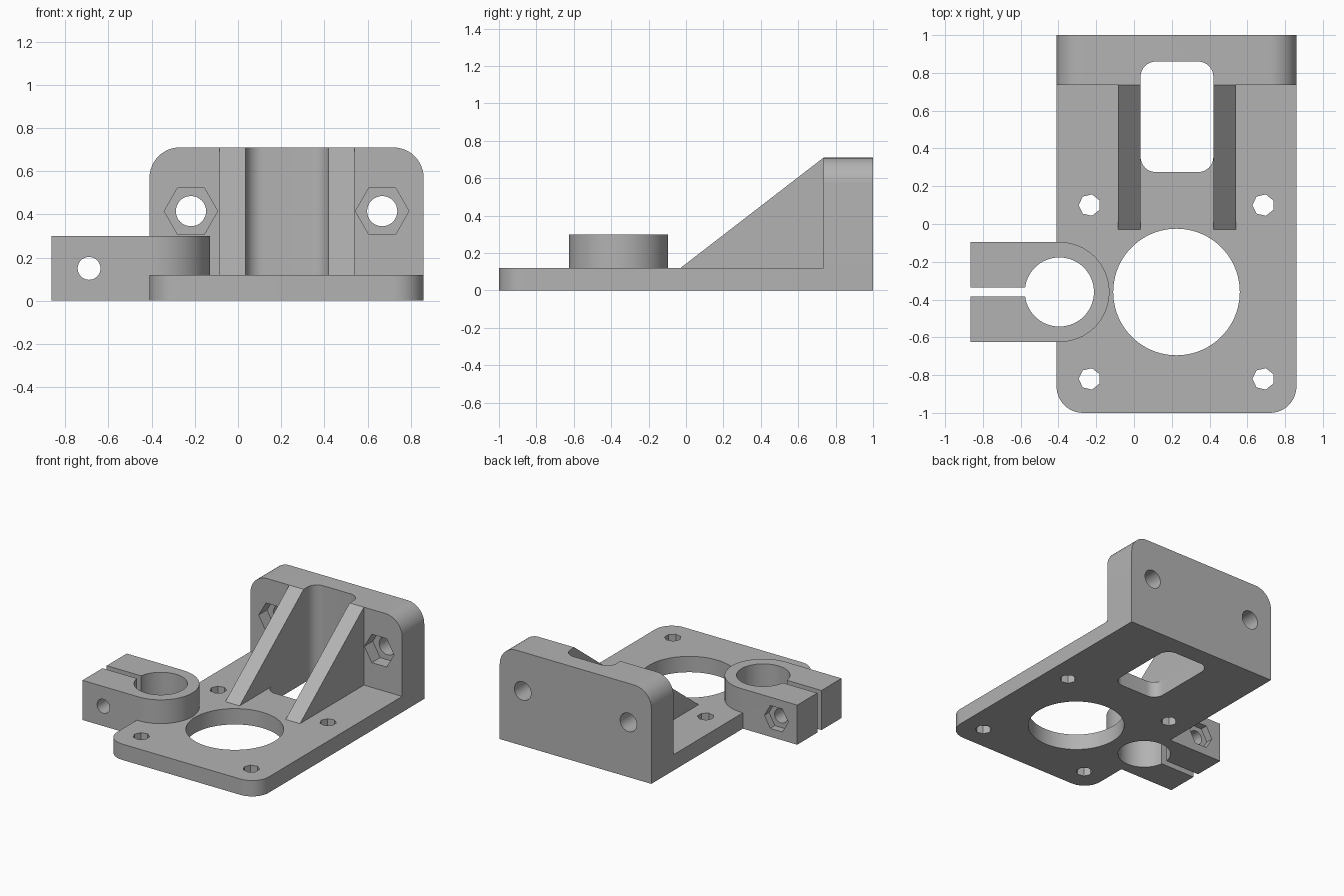
import bpy
from math import cos, sin, pi, radians
from mathutils import Vector
import bmesh

if "Cube" in bpy.data.objects:
    bpy.data.objects.remove(bpy.data.objects["Cube"], do_unlink=True)

grey = bpy.data.materials.new("plain grey")
grey.use_nodes = True
colour = (0.45, 0.45, 0.45, 1)
grey.diffuse_color = colour
grey.node_tree.nodes["Principled BSDF"].inputs["Base Color"].default_value = colour


def prism(name, profile, axis, low, high):
    """Extrude a 2D profile along an axis; the profile uses the other two axes in order."""
    def place(p, depth):
        c = list(p)
        c.insert("xyz".index(axis), depth)
        return Vector(c)
    bm = bmesh.new()
    face = bm.faces.new([bm.verts.new(place(p, low)) for p in profile])
    out = bmesh.ops.extrude_face_region(bm, geom=[face])
    moved = [v for v in out["geom"] if isinstance(v, bmesh.types.BMVert)]
    bmesh.ops.translate(bm, verts=moved, vec=place((0, 0), high - low))
    bmesh.ops.recalc_face_normals(bm, faces=bm.faces)
    mesh = bpy.data.meshes.new(name)
    bm.to_mesh(mesh)
    bm.free()
    mesh.materials.append(grey)
    obj = bpy.data.objects.new(name, mesh)
    bpy.context.collection.objects.link(obj)
    return obj


def ring(u, v, radius, sides=64, start=0.0):
    return [(u + radius * cos(start + 2 * pi * i / sides),
             v + radius * sin(start + 2 * pi * i / sides)) for i in range(sides)]


def rounded(u0, u1, v0, v1, radii, steps=12):
    """Rectangle with corner radii, starting low-low and going anticlockwise."""
    corners = [(u0, v0, 1, 1), (u1, v0, -1, 1), (u1, v1, -1, -1), (u0, v1, 1, -1)]
    points = []
    for k, ((u, v, su, sv), r) in enumerate(zip(corners, radii)):
        if r == 0:
            points.append((u, v))
            continue
        for i in range(steps + 1):
            a = pi + k * pi / 2 + i * pi / 2 / steps
            points.append((u + su * r + r * cos(a), v + sv * r + r * sin(a)))
    return points


def combine(target, tool, operation):
    mod = target.modifiers.new(operation, "BOOLEAN")
    mod.operation, mod.solver, mod.object = operation, "EXACT", tool
    bpy.context.view_layer.objects.active = target
    bpy.ops.object.modifier_apply(modifier=mod.name)
    bpy.data.objects.remove(tool, do_unlink=True)


LEFT, RIGHT, BASE, TOP, WALL = -0.41, 0.86, 0.12, 0.71, 0.735
MID = (LEFT + RIGHT) / 2
CLAMP_X, CLAMP_Y, CLAMP_R = -0.395, -0.36, 0.265

# Base plate and upright wall
body = prism("motor_bracket", rounded(LEFT, RIGHT, -1, 1, (0.14, 0.14, 0, 0)), "z", 0, BASE)
combine(body, prism("wall", rounded(LEFT, RIGHT, 0, TOP, (0, 0, 0.14, 0.14)), "y", WALL, 1), "UNION")

# Sloping ribs
rib = [(-0.03, BASE), (WALL, TOP), (0.8, 0.65), (0.8, 0.06), (-0.02, 0.06)]
for x in (-0.085, 0.42):
    combine(body, prism("rib", rib, "x", x, x + 0.12), "UNION")

# Clamp: half-round block
arc = [(CLAMP_X + CLAMP_R * cos(a), CLAMP_Y + CLAMP_R * sin(a))
       for a in (-pi / 2 + pi * i / 32 for i in range(33))]
block = arc + [(-0.865, CLAMP_Y + CLAMP_R), (-0.865, CLAMP_Y - CLAMP_R)]
combine(body, prism("clamp", block, "z", 0, 0.3), "UNION")

# Vertical openings: large hole, rod bore, belt slot, clamp slit, screw holes
openings = [ring(0.225, CLAMP_Y, 0.335, 96), ring(CLAMP_X, CLAMP_Y, 0.183),
            rounded(0.035, 0.42, 0.275, 0.86, (0.08,) * 4),
            rounded(-1, -0.5, -0.385, -0.335, (0,) * 4)]
openings += [ring(x, y, 0.058, 7, pi) for x in (-0.235, 0.685) for y in (-0.82, 0.1)]
for profile in openings:
    combine(body, prism("cutter", profile, "z", -0.5, 1), "DIFFERENCE")

# Wall bolt holes with hexagonal nut pockets
for x in (MID - 0.443, MID + 0.443):
    combine(body, prism("cutter", ring(x, 0.415, 0.07, 32), "y", 0.7, 1.2), "DIFFERENCE")
    combine(body, prism("cutter", ring(x, 0.415, 0.124, 6), "y", 0.7, WALL + 0.1), "DIFFERENCE")

# Clamp bolt hole with nut pocket at the back
combine(body, prism("cutter", ring(-0.69, 0.15, 0.053, 32), "y", -0.8, 0), "DIFFERENCE")
combine(body, prism("cutter", ring(-0.69, 0.15, 0.1, 6), "y", -0.15, 0), "DIFFERENCE")

bpy.ops.object.select_all(action="DESELECT")
body.select_set(True)
bpy.context.view_layer.objects.active = body
bpy.ops.object.shade_smooth_by_angle(angle=radians(30))
